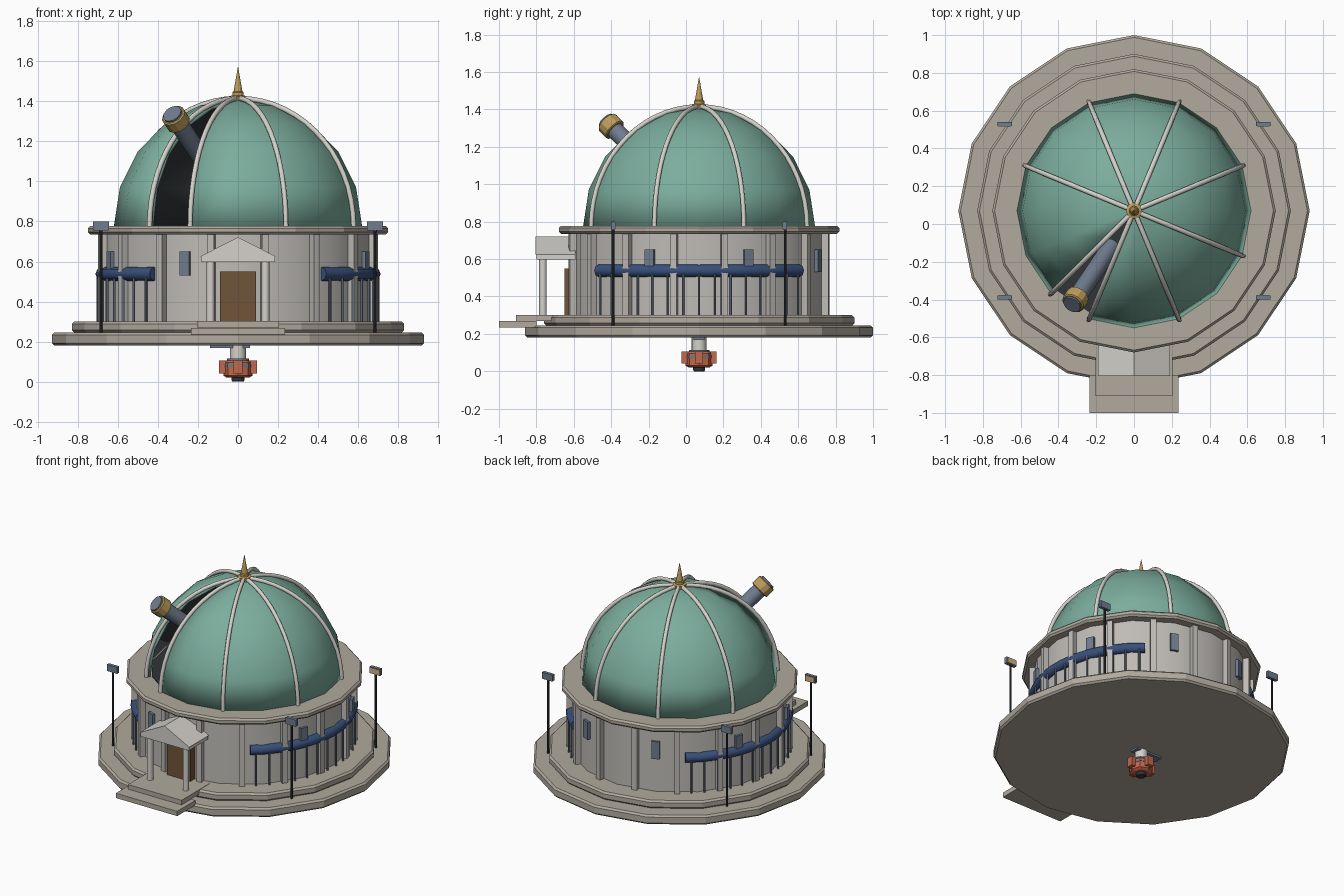
import bpy, bmesh
from math import sin, cos, pi, radians
from mathutils import Vector, Matrix

if "Cube" in bpy.data.objects:
    bpy.data.objects.remove(bpy.data.objects["Cube"])

CY = 0.07  # building axis in y


def mat(name, r, g, b):
    m = bpy.data.materials.new(name)
    m.diffuse_color = (r, g, b, 1)
    m.use_nodes = True
    m.node_tree.nodes["Principled BSDF"].inputs["Base Color"].default_value = m.diffuse_color
    return m


STONE = mat("stone", .44, .40, .34)
WALL = mat("wall", .52, .50, .47)
PALE = mat("pale", .66, .64, .60)
GREEN = mat("green", .20, .42, .34)
DARK = mat("dark", .03, .035, .04)
GOLD = mat("gold", .50, .33, .10)
NAVY = mat("navy", .04, .08, .20)
STEEL = mat("steel", .16, .20, .27)
BROWN = mat("brown", .16, .09, .04)
RED = mat("red", .55, .14, .07)
TAN = mat("tan", .65, .45, .22)


def finish(name, bm, m, smooth=False):
    bmesh.ops.recalc_face_normals(bm, faces=bm.faces)
    me = bpy.data.meshes.new(name)
    bm.to_mesh(me)
    bm.free()
    ob = bpy.data.objects.new(name, me)
    bpy.context.collection.objects.link(ob)
    if m:
        me.materials.append(m)
    if smooth:
        bpy.context.view_layer.objects.active = ob
        bpy.ops.object.select_all(action='DESELECT')
        ob.select_set(True)
        bpy.ops.object.shade_smooth_by_angle(angle=radians(35))
    return ob


def lathe(name, profile, m, n=16, mtx=None, smooth=False):
    """Closed solid of revolution from (radius, height) points, on the building axis by default."""
    bm = bmesh.new()
    rings = [[bm.verts.new((r * cos(2 * pi * i / n), r * sin(2 * pi * i / n), z)) for i in range(n)]
             for r, z in profile]
    for a, b in zip(rings, rings[1:]):
        for i in range(n):
            j = (i + 1) % n
            bm.faces.new((a[i], a[j], b[j], b[i]))
    bm.faces.new(rings[0])
    bm.faces.new(rings[-1])
    bm.transform(mtx or Matrix.Translation((0, CY, 0)))
    return finish(name, bm, m, smooth)


def slab(name, r, z0, z1, m, b=.012):
    return lathe(name, [(r - b, z0), (r, z0 + b), (r, z1 - b), (r - b, z1)], m)


def box(name, x, y, z, m, mtx=None):
    """Box from (min, max) pairs."""
    bm = bmesh.new()
    bmesh.ops.create_cube(bm, size=1)
    for v in bm.verts:
        v.co = Vector([p[0] if c < 0 else p[1] for c, p in zip(v.co, (x, y, z))])
    if mtx:
        bm.transform(mtx)
    return finish(name, bm, m)


def around(deg):
    """Local +x points outward from the building axis."""
    return Matrix.Translation((0, CY, 0)) @ Matrix.Rotation(radians(deg), 4, 'Z')


def rod(name, x, y, z0, z1, r, m, n=8):
    return lathe(name, [(r, z0), (r, z1)], m, n, Matrix.Translation((x, y, 0)), True)


def tube(name, pts, r, m, res=2):
    cu = bpy.data.curves.new(name, 'CURVE')
    cu.dimensions = '3D'
    cu.bevel_depth, cu.bevel_resolution, cu.use_fill_caps = r, res, True
    sp = cu.splines.new('POLY')
    sp.points.add(len(pts) - 1)
    for p, q in zip(sp.points, pts):
        p.co = (*q, 1)
    cu.materials.append(m)
    ob = bpy.data.objects.new(name, cu)
    bpy.context.collection.objects.link(ob)


# Stepped base, drum wall, cornice
slab("base_lower", .93, .18, .245, STONE)
slab("base_upper", .83, .245, .30, STONE)
lathe("drum_wall", [(.685, .29), (.685, .75)], WALL, smooth=True)
slab("cornice", .75, .735, .778, STONE)

# Pilasters and windows
for k in range(16):
    box("pilaster", (.66, .708), (-.018, .018), (.30, .74), WALL, around(11.25 + 22.5 * k))
for k in range(8):
    a = 22.5 + 45 * k
    if a != 292.5:
        box("window", (.66, .70), (-.026, .026), (.53, .65), STEEL, around(a))

# Dome shell with one open slit
bm = bmesh.new()
grid = [[bm.verts.new((.62 * cos(e) * cos(a), .62 * cos(e) * sin(a) + CY, .775 + .635 * sin(e)))
         for a in [2 * pi * i / 16 for i in range(16)]]
        for e in [radians(18 * j) for j in range(5)]]
apex = bm.verts.new((0, CY, 1.41))
for i in range(16):
    if i == 10:
        continue
    k = (i + 1) % 16
    for lo, hi in zip(grid, grid[1:]):
        bm.faces.new((lo[i], lo[k], hi[k], hi[i]))
    bm.faces.new((grid[4][i], grid[4][k], apex))
dome = finish("dome_shell", bm, GREEN, True)
dome.data.materials.append(DARK)
sol = dome.modifiers.new("thickness", 'SOLIDIFY')
sol.thickness, sol.offset, sol.material_offset = .02, -1, 1
lathe("dome_floor", [(.59, .77), (.59, .782)], DARK)

# Dome ribs
for deg in (22.5, 67.5, 112.5, 157.5, 225, 247.5, 292.5, 337.5):
    a = radians(deg)
    tube("dome_rib", [(.625 * cos(e) * cos(a), .625 * cos(e) * sin(a) + CY, .775 + .64 * sin(e))
                      for e in [radians(6 * j) for j in range(16)]], .013, PALE)

# Finial
lathe("finial", [(.042, 1.40), (.042, 1.425), (.028, 1.43), (.028, 1.445), (.022, 1.45), (.001, 1.57)],
      GOLD, 12)

# Telescope through the slit
d = Vector((cos(radians(236)) * cos(radians(40)), sin(radians(236)) * cos(radians(40)), sin(radians(40))))
T = Matrix.Translation((-.31, -.40, 1.31)) @ d.to_track_quat('Z', 'Y').to_matrix().to_4x4()
lathe("telescope_tube", [(.048, -.45), (.048, .0)], STEEL, 12, T, True)
lathe("telescope_ring", [(.056, -.035), (.063, -.03), (.063, .03), (.056, .035)], GOLD, 12, T)
lathe("telescope_lens", [(.05, .0), (.05, .045)], STEEL, 12, T)

# Side railings
for side in (0, 180):
    arc = [around(side + t) @ Vector((.68, 0, .538)) for t in range(-52, 53, 8)]
    tube("handrail", arc, .034, NAVY)
    for k in range(15):
        p = around(side - 49 + 7 * k) @ Vector((.70, 0, 0))
        rod("baluster", p.x, p.y, .295, .52, .007, STEEL, 6)

# Lamp posts with lit panel toward the middle
for sx in (-1, 1):
    for sy in (-1, 1):
        x, y = sx * .684, CY + sy * .46
        rod("lamp_post", x, y, .24, .77, .007, DARK, 8)
        box("lamp_head", (x - .039, x + .039), (y - .011, y + .011), (.755, .80), STEEL)
        f = y - sy * .012
        box("lamp_panel", (x - .034, x + .034), (f - .002, f + .002), (.76, .795), TAN)

# Entrance: steps, door, columns, gabled porch roof
box("landing", (-.205, .205), (-.91, -.60), (.27, .302), STONE)
box("step", (-.235, .235), (-1.0, -.80), (.235, .268), STONE)
box("door", (-.09, .09), (-.65, -.58), (.30, .55), BROWN)
for sx in (-1, 1):
    rod("porch_column", sx * .137, -.765, .30, .60, .02, PALE, 12)
box("porch_beam", (-.185, .185), (-.80, -.59), (.598, .625), PALE)
bm = bmesh.new()
ends = [[bm.verts.new((x, y, z)) for x, z in ((-.19, .625), (.19, .625), (0, .722))] for y in (-.805, -.59)]
bm.faces.new(ends[0])
bm.faces.new(ends[1])
for i in range(3):
    j = (i + 1) % 3
    bm.faces.new((ends[0][i], ends[0][j], ends[1][j], ends[1][i]))
finish("porch_roof", bm, PALE)

# Hanging unit under the base
lathe("under_shaft", [(.04, .09), (.04, .19)], PALE, 16, smooth=True)
lathe("under_collar", [(.055, .10), (.055, .115)], STEEL, 16)
lathe("under_body", [(.055, .02), (.072, .03), (.072, .095), (.06, .105)], RED, 8)
lathe("under_band", [(.075, .072), (.075, .085)], STEEL, 8)
lathe("under_nub", [(.028, 0), (.032, .008), (.032, .025)], DARK, 12)
for k in range(4):
    box("under_fin", (.06, .094), (-.022, .022), (.042, .106), RED, around(90 * k))
box("under_plate", (-.14, .06), (CY - .03, CY + .03), (.168, .182), STEEL)
